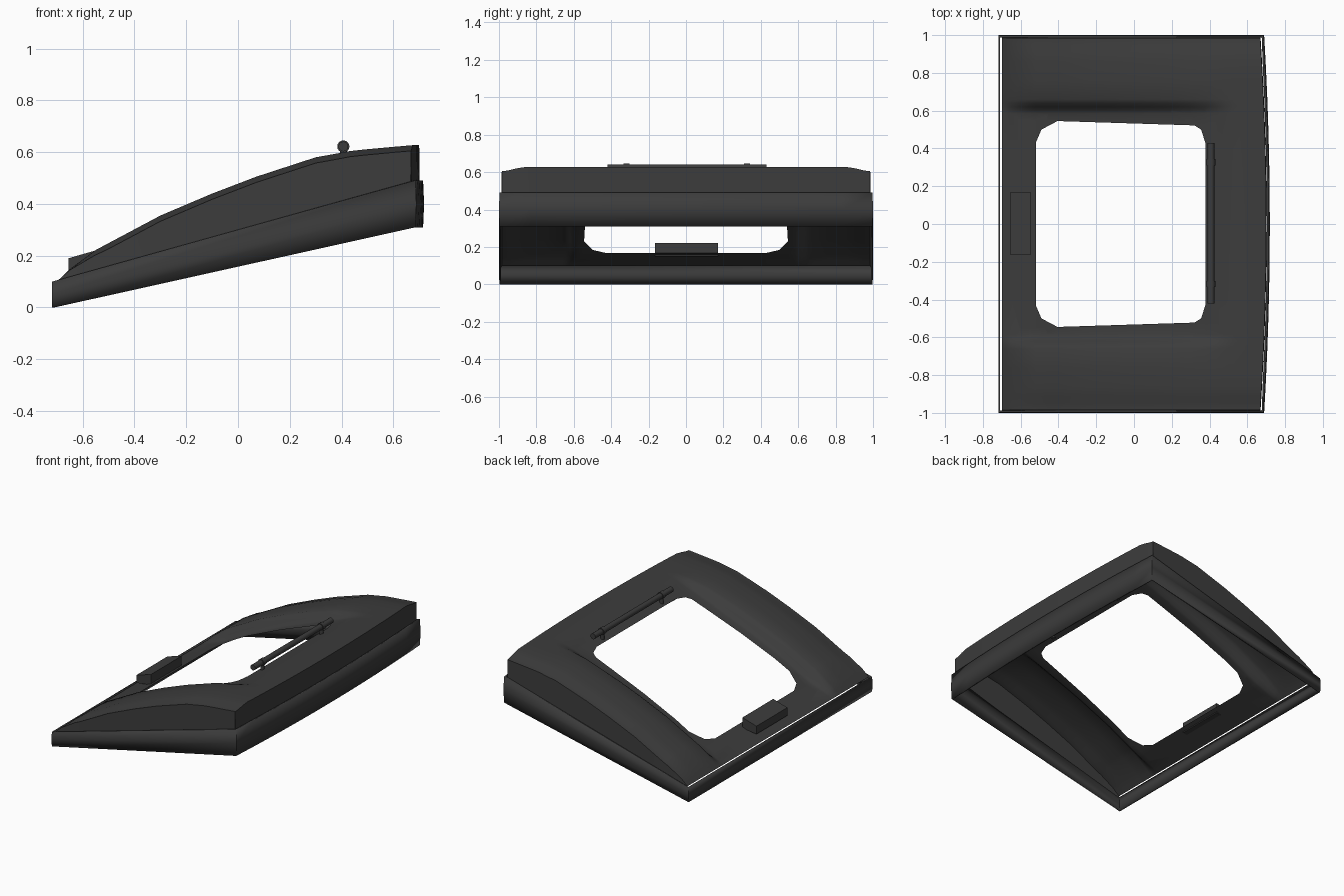
import bpy, bmesh, math
from mathutils import Vector

if "Cube" in bpy.data.objects:
    bpy.data.objects.remove(bpy.data.objects["Cube"])

mat = bpy.data.materials.new("dark_plastic")
mat.diffuse_color = (0.045, 0.045, 0.045, 1)
mat.use_nodes = True
mat.node_tree.nodes["Principled BSDF"].inputs["Base Color"].default_value = mat.diffuse_color


def lerp(tab, x):
    if x <= tab[0][0]:
        return tab[0][1]
    for (a, za), (b, zb) in zip(tab, tab[1:]):
        if x <= b:
            return za + (zb - za) * (x - a) / (b - a)
    return tab[-1][1]


def smooth(a, b, v):
    t = min(1, max(0, (v - a) / (b - a)))
    return t * t * (3 - 2 * t)


def finish(bm, name, angle=35):
    bmesh.ops.recalc_face_normals(bm, faces=bm.faces)
    me = bpy.data.meshes.new(name)
    bm.to_mesh(me)
    bm.free()
    ob = bpy.data.objects.new(name, me)
    bpy.context.collection.objects.link(ob)
    me.materials.append(mat)
    bpy.ops.object.select_all(action='DESELECT')
    ob.select_set(True)
    bpy.context.view_layer.objects.active = ob
    bpy.ops.object.shade_smooth_by_angle(angle=math.radians(angle))
    return ob


# Side profiles: raised side pods, recessed centre floor, top line of the skirt
POD = [(-.70, .10), (-.65, .148), (-.55, .222), (-.3, .355), (-.1, .44), (.07, .505),
       (.3, .58), (.45, .606), (.70, .627)]
FLOOR = [(-.70, .10), (-.52, .168), (-.3, .285), (-.05, .395), (.2, .492),
         (.38, .56), (.44, .582), (.54, .614), (.70, .627)]


def skirt_top(x):
    return .10 + .271 * (x + .72)


def bow(x, y):
    return x - .033 * y * y * smooth(.3, .7, x)


def height(x, y):
    p, f = lerp(POD, x), min(lerp(FLOOR, x), lerp(POD, x))
    k = smooth(.585, .66, abs(y))
    p -= .022 * smooth(.86, .985, abs(y)) * smooth(-.7, -.5, x)
    return f + (p - f) * k


# Upper shell: height grid with a side and end wall dropping behind the skirt
xs = [-.70, -.675, -.65, -.6, -.55, -.52, -.46, -.4, -.3, -.2, -.1, -.05, .07, .2, .3, .38,
      .44, .49, .54, .62, .68, .70]
half = [.985, .975, .95, .91, .86, .76, .66, .64, .62, .6, .585, .4, .2]
ys = [-v for v in half] + [0] + half[::-1]
bm = bmesh.new()
rows = []
for x in xs:
    r = [bm.verts.new((bow(x, y), y, height(x, y))) for y in ys]
    low = min(skirt_top(x) - .012, height(x, 1) - .004)
    r = ([bm.verts.new((bow(x, 1), -.988, low))] + r
         + [bm.verts.new((bow(x, 1), .988, low))])
    rows.append(r)
last = [bm.verts.new((v.co.x + .002, v.co.y, .478)) for v in rows[-1][1:-1]]
rows.append([rows[-1][0]] + last + [rows[-1][-1]])
for a, b in zip(rows, rows[1:]):
    for i in range(len(a) - 1):
        quad = list(dict.fromkeys((a[i], b[i], b[i + 1], a[i + 1])))
        bm.faces.new(quad)

# Window opening: cut along a convex outline, then drop the faces inside it
side = [(-.52, .43), (-.49, .5), (-.405, .545), (.32, .522), (.355, .5), (.378, .43)]
outline = [Vector((x, y, 0)) for x, y in side] + [Vector((x, -y, 0)) for x, y in side[::-1]]
edges = []
for i, p in enumerate(outline):
    d = outline[(i + 1) % len(outline)] - p
    edges.append((p, Vector((-d.y, d.x, 0)).normalized()))
for p, n in edges:
    near = [f for f in bm.faces if abs(f.calc_center_median().y) < .6
            and -.58 < f.calc_center_median().x < .44]
    geom = near + list({e for f in near for e in f.edges}) + list({v for f in near for v in f.verts})
    bmesh.ops.bisect_plane(bm, geom=geom, plane_co=p, plane_no=n, dist=1e-5)
inside = [f for f in bm.faces
          if all((f.calc_center_median() - p).dot(n) < 0 for p, n in edges)]
bmesh.ops.delete(bm, geom=inside, context='FACES')
finish(bm, "upper_shell", 40)

# Skirt: sloped band around the outside, bowed at the tall end
N = 12
plan = [(-.718, -1)] + [(.715 - .03 * t * t, t) for t in [-1 + 2 * i / N for i in range(N + 1)]] + [(-.718, 1)]
bm = bmesh.new()
loops = []
for x, y in plan:
    h = -.72 if x < 0 else .72
    lo, hi = .215 * (h + .72), skirt_top(h)
    loops.append([bm.verts.new((x + (.004 if k == .5 and x > 0 else 0), y * (1 if k == .5 else .997),
                                lo + (hi - lo) * k)) for k in (0, .5, 1)])
for a, b in zip(loops, loops[1:] + loops[:1]):
    for i in range(2):
        bm.faces.new((a[i], b[i], b[i + 1], a[i + 1]))
skirt = finish(bm, "outer_skirt", 30)
mod = skirt.modifiers.new("thickness", 'SOLIDIFY')
mod.thickness = .012
mod.offset = -1

# Latch block on the low end
bm = bmesh.new()
prof = [(-.655, .135), (-.655, .19), (-.548, .221), (-.548, .15)]
vs = [bm.verts.new((x, -.165, z)) for x, z in prof]
face = bm.faces.new(vs)
ext = bmesh.ops.extrude_face_region(bm, geom=[face])
bmesh.ops.translate(bm, vec=(0, .335, 0), verts=[g for g in ext['geom'] if isinstance(g, bmesh.types.BMVert)])
finish(bm, "latch_block")


# Rail with two collars and feet
def cylinder(name, p, q, r):
    p, q = Vector(p), Vector(q)
    bm = bmesh.new()
    bmesh.ops.create_cone(bm, cap_ends=True, segments=16, radius1=r, radius2=r, depth=(q - p).length)
    rot = (q - p).to_track_quat('Z', 'Y').to_matrix()
    bmesh.ops.rotate(bm, matrix=rot, verts=bm.verts)
    bmesh.ops.translate(bm, vec=(p + q) / 2, verts=bm.verts)
    finish(bm, name)


cylinder("rail", (.407, -.42, .622), (.407, .43, .622), .019)
for tag, y in (("front", -.317), ("back", .327)):
    cylinder("rail_collar_" + tag, (.407, y - .016, .622), (.407, y + .016, .622), .0235)
    cylinder("rail_foot_" + tag, (.407, y, .56), (.407, y, .622), .013)
